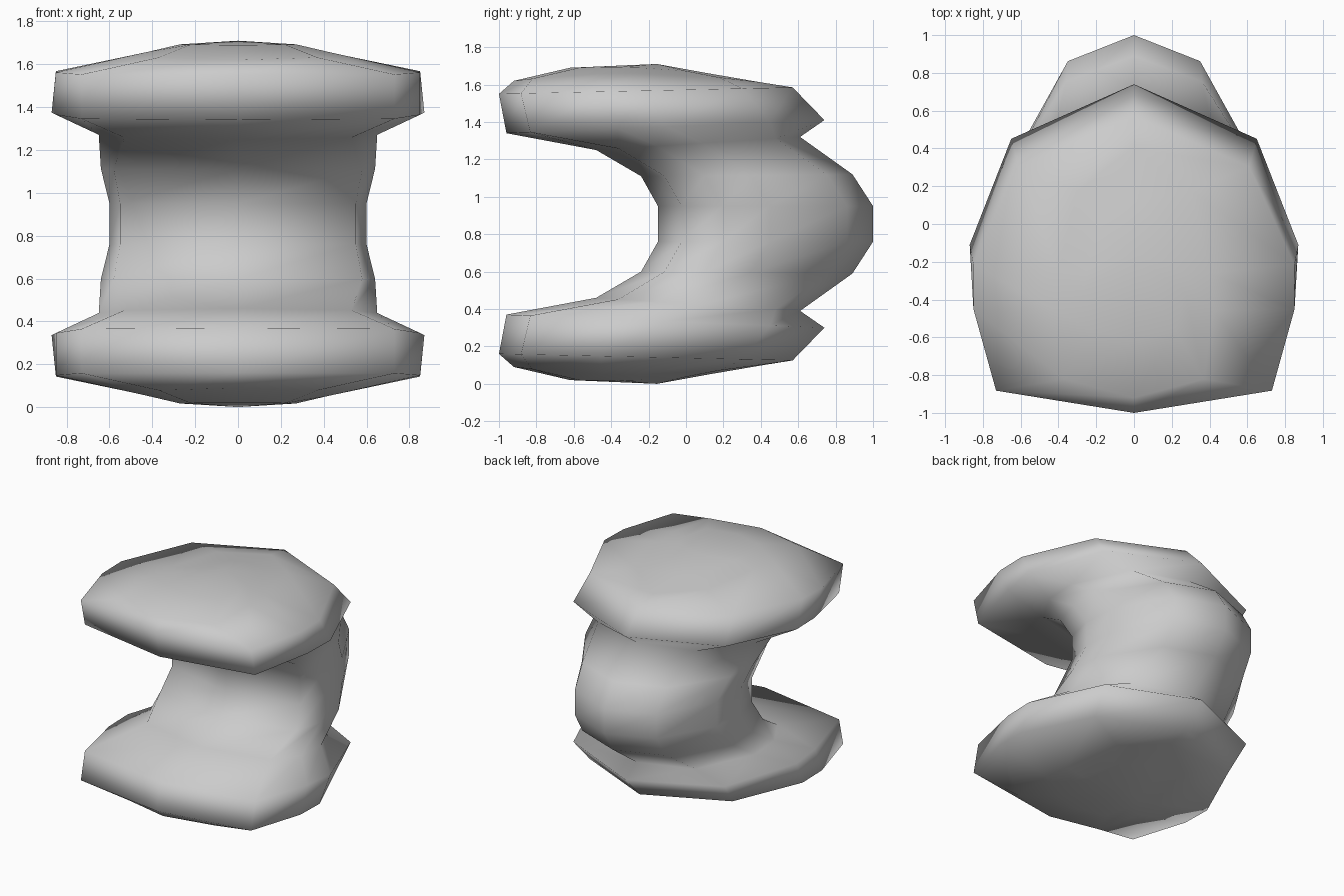
import bpy, bmesh

if "Cube" in bpy.data.objects:
    bpy.data.objects.remove(bpy.data.objects["Cube"])

MID = 0.855  # height of the mirror plane
NECK = (0.11, 0.30, 0.52, 0.88)    # front-to-back fractions of the side corners
PLATE = (0.075, 0.35, 0.50, 0.83)

# sections: fractions, half widths, front (y, z), back (y, z), bulge
SECTIONS = [
    (NECK,  (0.55, 0.60, 0.58, 0.35), (-0.15, 0.95), (1.00, 0.95), 0),
    (NECK,  (0.58, 0.64, 0.62, 0.36), (-0.24, 1.11), (0.89, 1.12), 0),
    (NECK,  (0.53, 0.65, 0.65, 0.42), (-0.48, 1.25), (0.61, 1.32), 0),
    (PLATE, (0.73, 0.85, 0.87, 0.65), (-0.96, 1.34), (0.74, 1.41), 0),
    (PLATE, (0.73, 0.85, 0.85, 0.61), (-1.00, 1.55), (0.57, 1.585), 0),
    (PLATE, (0.37, 0.42, 0.40, 0.30), (-0.92, 1.62), (0.40, 1.612), 0.045),
    (PLATE, (0.22, 0.27, 0.25, 0.18), (-0.62, 1.69), (0.12, 1.66), 0.015),
]


def ring(fractions, widths, front, back, bulge):
    """Ten-sided closed section, symmetric in x."""
    def at(x, t):
        y = front[0] + (back[0] - front[0]) * t
        z = front[1] + (back[1] - front[1]) * t + bulge * 4 * t * (1 - t)
        return (x, y, z)
    side = list(zip(widths, fractions))
    return ([at(0, 0)] + [at(w, t) for w, t in side] + [at(0, 1)]
            + [at(-w, t) for w, t in reversed(side)])


def flip(p):
    return (p[0], p[1], 2 * MID - p[2])


# curved neck with a plate at each end, lofted bottom to top
upper = [ring(*s) for s in SECTIONS]
lower = [[flip(p) for p in r] for r in reversed(upper)]
apex = (0, -0.155, 1.71)

bm = bmesh.new()
loops = [[bm.verts.new(p) for p in r] for r in lower + upper]
n = len(loops[0])
for a, b in zip(loops, loops[1:]):
    for i in range(n):
        j = (i + 1) % n
        bm.faces.new((a[i], a[j], b[j], b[i]))

# domed caps
for loop, tip in ((loops[0], flip(apex)), (loops[-1], apex)):
    v = bm.verts.new(tip)
    for i in range(n):
        bm.faces.new((loop[i], loop[(i + 1) % n], v))
bmesh.ops.recalc_face_normals(bm, faces=bm.faces)

mesh = bpy.data.meshes.new("curved_spool")
bm.to_mesh(mesh)
bm.free()
mesh.shade_smooth()
spool = bpy.data.objects.new("curved_spool", mesh)
spool.location.z = max(0, -min(v.co.z for v in mesh.vertices))
bpy.context.collection.objects.link(spool)
